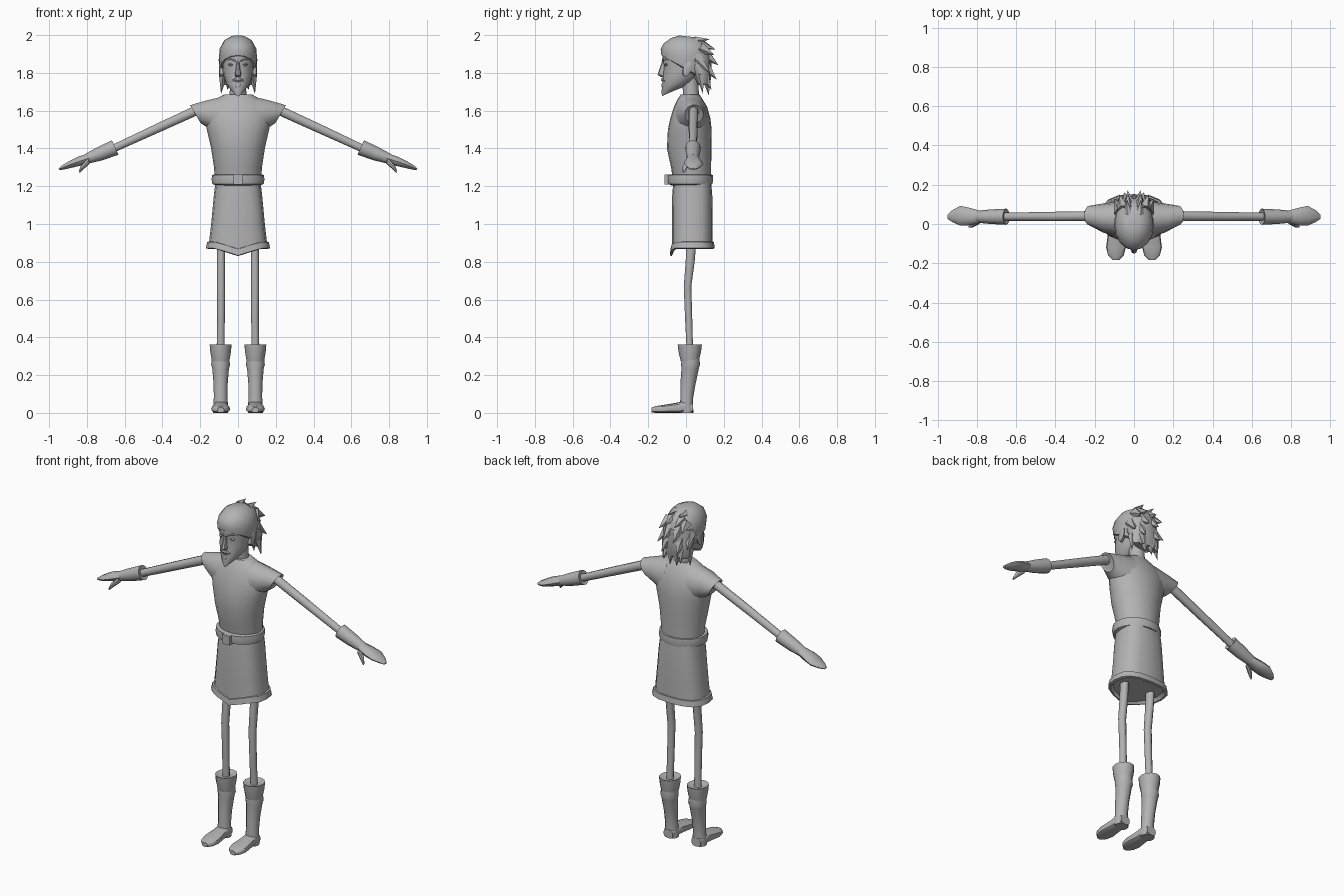
import bpy, bmesh, math
from mathutils import Vector as V

grey = bpy.data.materials.new("plain grey")
grey.diffuse_color = (0.45, 0.45, 0.45, 1)


def finish(name, bm, mirror=False, angle=40):
    bmesh.ops.recalc_face_normals(bm, faces=bm.faces)
    me = bpy.data.meshes.new(name)
    bm.to_mesh(me)
    bm.free()
    me.materials.append(grey)
    ob = bpy.data.objects.new(name, me)
    bpy.context.collection.objects.link(ob)
    bpy.ops.object.select_all(action='DESELECT')
    ob.select_set(True)
    bpy.context.view_layer.objects.active = ob
    bpy.ops.object.shade_smooth_by_angle(angle=math.radians(angle))
    if mirror:
        ob.modifiers.new("mirror", 'MIRROR')
    return ob


def loft(name, rings, n=12, mirror=False, power=1.0, shape=None):
    """Skin over rings, each given as (centre, half-axis u, half-axis v)."""
    bm = bmesh.new()
    loops = []
    for c, u, v in rings:
        loop = []
        for i in range(n):
            a = 2 * math.pi * i / n
            k, s = math.cos(a), math.sin(a)
            k = math.copysign(abs(k) ** power, k)
            s = math.copysign(abs(s) ** power, s)
            loop.append(bm.verts.new(V(c) + V(u) * k + V(v) * s))
        loops.append(loop)
    for a, b in zip(loops, loops[1:]):
        for i in range(n):
            j = (i + 1) % n
            bm.faces.new((a[i], a[j], b[j], b[i]))
    bm.faces.new(loops[0])
    bm.faces.new(loops[-1])
    if shape:
        for v in bm.verts:
            shape(v.co)
    return finish(name, bm, mirror)


def flat(z, cy, rx, ry, cx=0):            # level ring
    return ((cx, cy, z), (rx, 0, 0), (0, ry, 0))


def tilt(yf, zf, yb, zb, rx):             # ring from a front point to a back point
    return ((0, (yf + yb) / 2, (zf + zb) / 2), (rx, 0, 0), (0, (yb - yf) / 2, (zb - zf) / 2))


def limb(x, y, z, ry, rz, slope=24):      # ring across an arm
    a = math.radians(slope)
    return ((x, y, z), (0, ry, 0), (rz * math.sin(a), 0, rz * math.cos(a)))


def across(y, z, rx, rz, cx=0):           # upright ring facing the front
    return ((cx, y, z), (rx, 0, 0), (0, 0, rz))


def spikes(name, items, n=5, mirror=False):
    """Pointed locks, each given as base, tip, radius."""
    bm = bmesh.new()
    for b, t, r in items:
        b, t = V(b), V(t)
        d = (t - b).normalized()
        u = d.cross(V((0.3, 1, 0.2))).normalized() * r
        w = d.cross(u)
        vs = [bm.verts.new(b + u * math.cos(6.2832 * i / n) + w * math.sin(6.2832 * i / n))
              for i in range(n)]
        tip = bm.verts.new(t)
        bm.faces.new(vs)
        for i in range(n):
            bm.faces.new((vs[i], vs[(i + 1) % n], tip))
    finish(name, bm, mirror, 30)


# tunic body
loft("tunic_body", [flat(1.22, .033, .122, .1), flat(1.3, .027, .127, .106),
                    flat(1.4, .017, .142, .118), flat(1.5, .02, .165, .116),
                    flat(1.56, .023, .178, .106), flat(1.62, .024, .165, .088),
                    flat(1.66, .022, .12, .066), flat(1.685, .022, .075, .05)], 20)

# shoulders and short sleeves
loft("sleeve", [((.07, .025, 1.56), (0, .09, 0), (.0, 0, .12)),
                ((.155, .03, 1.576), (0, .075, 0), (.012, 0, .08)),
                ((.226, .043, 1.582), (0, .05, 0), (.028, 0, .048)),
                ((.222, .043, 1.584), (0, .034, 0), (.02, 0, .034))], 14, True)


# skirt with a pointed front hem
def point_front(co):
    if co.z < 0.95 and co.y < 0.03:
        co.z -= 0.038 * max(0, 1 - abs(co.x) / .12)


loft("skirt", [flat(1.23, .033, .118, .1), flat(1.15, .033, .128, .106),
               flat(1.0, .033, .142, .108), flat(.89, .033, .155, .108)], 16, False, .75, point_front)
loft("skirt_hem", [flat(.907, .033, .148, .104), flat(.905, .033, .163, .115),
                   flat(.872, .033, .17, .119), flat(.868, .033, .155, .108),
                   flat(.885, .033, .14, .1)], 16, False, .75, point_front)

# belt and buckle
loft("belt", [flat(1.263, .022, .118, .1), flat(1.26, .022, .137, .12),
              flat(1.235, .022, .14, .122), flat(1.212, .022, .136, .118),
              flat(1.205, .022, .118, .1)], 20)
bm = bmesh.new()
bmesh.ops.create_cube(bm, size=1)
for v in bm.verts:
    v.co = V((v.co.x * .05, v.co.y * .03 - .1, v.co.z * .054 + 1.235))
finish("belt_buckle", bm)

# arms, cuffs, hands
loft("arm", [limb(.19, .04, 1.615, .026, .027), limb(.42, .038, 1.51, .024, .025),
             limb(.68, .037, 1.39, .02, .021)], 10, True)
loft("glove_cuff", [limb(.655, .037, 1.403, .03, .03), limb(.65, .037, 1.405, .041, .042),
                    limb(.73, .037, 1.372, .037, .037), limb(.8, .037, 1.345, .03, .027)], 12, True)
loft("hand", [limb(.78, .037, 1.352, .03, .027), limb(.84, .038, 1.332, .045, .026),
              limb(.885, .042, 1.316, .05, .02), limb(.925, .04, 1.3, .03, .013),
              limb(.947, .037, 1.29, .012, .006)], 10, True)
loft("thumb", [limb(.79, .012, 1.335, .014, .016), limb(.825, -.006, 1.3, .013, .013),
               limb(.84, -.014, 1.276, .005, .006)], 8, True)

# legs and boots
X = .092
loft("leg", [flat(.93, .03, .023, .028, .09), flat(.8, .022, .022, .025, .09),
             flat(.67, .008, .022, .021, .09), flat(.5, .014, .02, .02, .09),
             flat(.34, .02, .021, .018, X)], 10, True)
loft("boot_cuff", [flat(.35, .02, .03, .035, X), flat(.362, .02, .058, .064, X),
                   flat(.325, .02, .055, .06, X), flat(.272, .02, .046, .047, X),
                   flat(.268, .02, .036, .036, X)], 12, True)
loft("boot_shaft", [flat(.3, .024, .044, .046, X), flat(.255, .024, .05, .05, X),
                    flat(.235, .022, .044, .046, X), flat(.15, .01, .037, .04, X),
                    flat(.08, .004, .036, .034, X), flat(.03, .003, .04, .035, X),
                    flat(0, .003, .04, .036, X)], 12, True)
loft("boot_foot", [across(.038, .025, .03, .025, X), across(0, .032, .04, .032, X),
                   across(-.05, .027, .041, .027, X), across(-.12, .021, .05, .021, X),
                   across(-.16, .018, .04, .018, X), across(-.182, .015, .018, .013, X)],
     12, True, .7)

# neck and head, with the jaw running into a pointed beard
loft("neck", [flat(1.64, .03, .05, .045), flat(1.71, .025, .043, .042),
              flat(1.79, .02, .045, .045)], 12)
loft("head", [tilt(-.127, 1.676, -.1, 1.69, .01), tilt(-.13, 1.70, -.01, 1.727, .04),
              tilt(-.124, 1.74, .04, 1.755, .066), tilt(-.123, 1.79, .08, 1.8, .079),
              tilt(-.117, 1.835, .09, 1.84, .083), tilt(-.126, 1.87, .09, 1.87, .085),
              tilt(-.12, 1.92, .09, 1.9, .08)], 16)
loft("nose", [flat(1.865, -.115, .008, .01), flat(1.83, -.122, .01, .016),
              flat(1.79, -.13, .017, .021), flat(1.779, -.12, .013, .014)], 8)
loft("moustache", [flat(1.772, -.12, .012, .009), flat(1.762, -.118, .032, .014),
                   flat(1.752, -.113, .035, .01)], 8)
loft("lower_lip", [flat(1.745, -.12, .014, .007), flat(1.735, -.12, .016, .01),
                   flat(1.722, -.122, .01, .006)], 8)
loft("eye", [flat(1.851, -.104, .008, .006, .036), flat(1.844, -.106, .016, .01, .036),
             flat(1.836, -.104, .008, .006, .036)], 8, True)
loft("eyebrow", [((.012, -.122, 1.862), (0, .008, 0), (0, 0, .006)),
                 ((.04, -.113, 1.873), (0, .009, 0), (0, 0, .007)),
                 ((.066, -.085, 1.87), (0, .006, 0), (0, 0, .004))], 6, True)
loft("ear", [((.076, .0, 1.818), (0, .018, .0), (0, .01, .035)),
             ((.096, .008, 1.822), (0, .023, .0), (0, .01, .042)),
             ((.1, .01, 1.822), (0, .014, .0), (0, .006, .03))], 8, True)

# hair: cap, back curtain and pointed locks
loft("hair_cap", [tilt(-.122, 1.89, .09, 1.76, .085), tilt(-.13, 1.893, .105, 1.765, .094),
                  tilt(-.134, 1.925, .128, 1.83, .101), tilt(-.12, 1.955, .132, 1.9, .097),
                  tilt(-.08, 1.984, .105, 1.96, .073), tilt(-.035, 1.998, .055, 1.988, .035)], 16)
loft("hair_back", [flat(1.9, .05, .09, .085), flat(1.82, .075, .097, .062),
                   flat(1.75, .093, .088, .038), flat(1.735, .095, .08, .03)], 14)
spikes("hair_lower_locks", [((.078, .075, 1.79), (.09, .09, 1.688), .024),
                            ((.05, .1, 1.78), (.055, .135, 1.71), .028),
                            ((.02, .11, 1.78), (.022, .12, 1.68), .028)], 5, True)
spikes("hair_outer_locks", [((.025, .1, 1.9), (.032, .172, 1.84), .034),
                            ((.055, .08, 1.93), (.075, .15, 1.895), .034),
                            ((.03, .08, 1.95), (.03, .155, 1.925), .03),
                            ((.03, .05, 1.97), (.035, .125, 1.978), .024),
                            ((.07, .06, 1.87), (.1, .13, 1.8), .034),
                            ((.04, .1, 1.84), (.05, .162, 1.765), .034)], 5, True)
